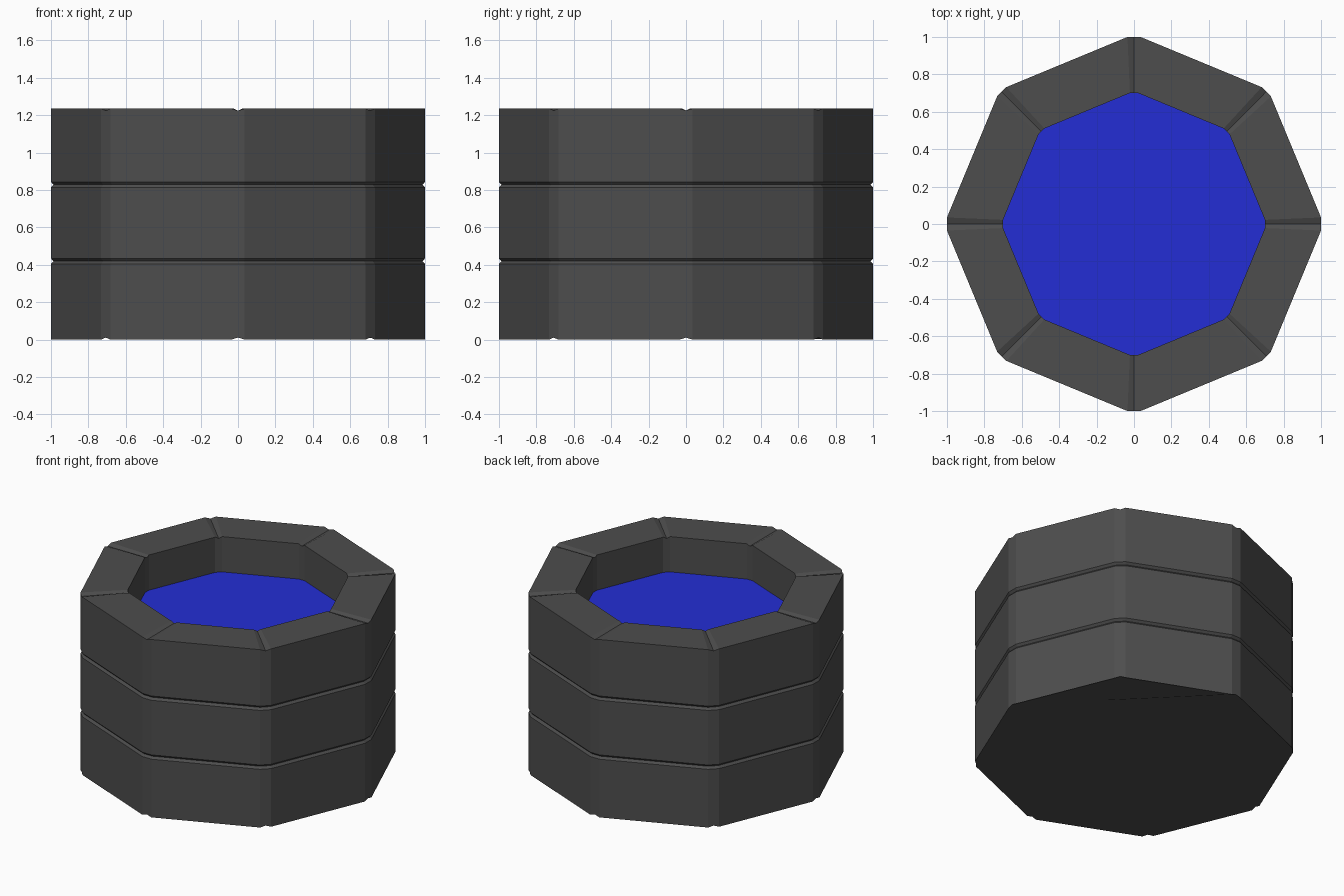
import bpy, bmesh, math

if "Cube" in bpy.data.objects:
    bpy.data.objects.remove(bpy.data.objects["Cube"])

HEIGHT = 1.235
DIP = 0.011       # depth of the V joints between stones
WATER_Z = 0.99


def material(name, rgb):
    m = bpy.data.materials.new(name)
    m.diffuse_color = (*rgb, 1.0)
    m.use_nodes = True
    m.node_tree.nodes["Principled BSDF"].inputs["Base Color"].default_value = m.diffuse_color
    return m


stone = material("dark_stone", (0.075, 0.075, 0.075))
water = material("blue_water", (0.017, 0.027, 0.66))


def loop(bm, radius, half, z, dip=0.0):
    """Octagon whose corners are flattened to three points; dip moves the middle one."""
    verts = []
    for k in range(8):
        a = k * math.pi / 4
        for t in (-half, 0.0, half):
            x = radius * math.cos(a) - t * math.sin(a)
            y = radius * math.sin(a) + t * math.cos(a)
            verts.append(bm.verts.new((x, y, z + (dip if t == 0 else 0))))
    return verts


def bridge(bm, a, b):
    n = len(a)
    for i in range(n):
        j = (i + 1) % n
        bm.faces.new((a[i], a[j], b[j], b[i]))


def finish(bm, name, mat):
    me = bpy.data.meshes.new(name)
    bm.to_mesh(me)
    bm.free()
    me.materials.append(mat)
    ob = bpy.data.objects.new(name, me)
    bpy.context.collection.objects.link(ob)
    return ob


# Stone wall: three tiers split by V grooves, jointed rim, inner wall, closed base
bm = bmesh.new()
loops = [loop(bm, 1.0, 0.035, 0.0, DIP)]
for z in (0.419, 0.828):
    loops.append(loop(bm, 1.0, 0.035, z - 0.015))
    loops.append(loop(bm, 0.986, 0.033, z))
    loops.append(loop(bm, 1.0, 0.035, z + 0.015))
loops.append(loop(bm, 1.0, 0.035, HEIGHT, -DIP))
loops.append(loop(bm, 0.70, 0.022, HEIGHT, -DIP))
loops.append(loop(bm, 0.70, 0.022, WATER_Z))
for a, b in zip(loops, loops[1:]):
    bridge(bm, a, b)
bm.faces.new(list(reversed(loops[0])))
finish(bm, "well_wall", stone)

# Water surface
bm = bmesh.new()
bm.faces.new(loop(bm, 0.70, 0.022, WATER_Z))
finish(bm, "water_surface", water)
